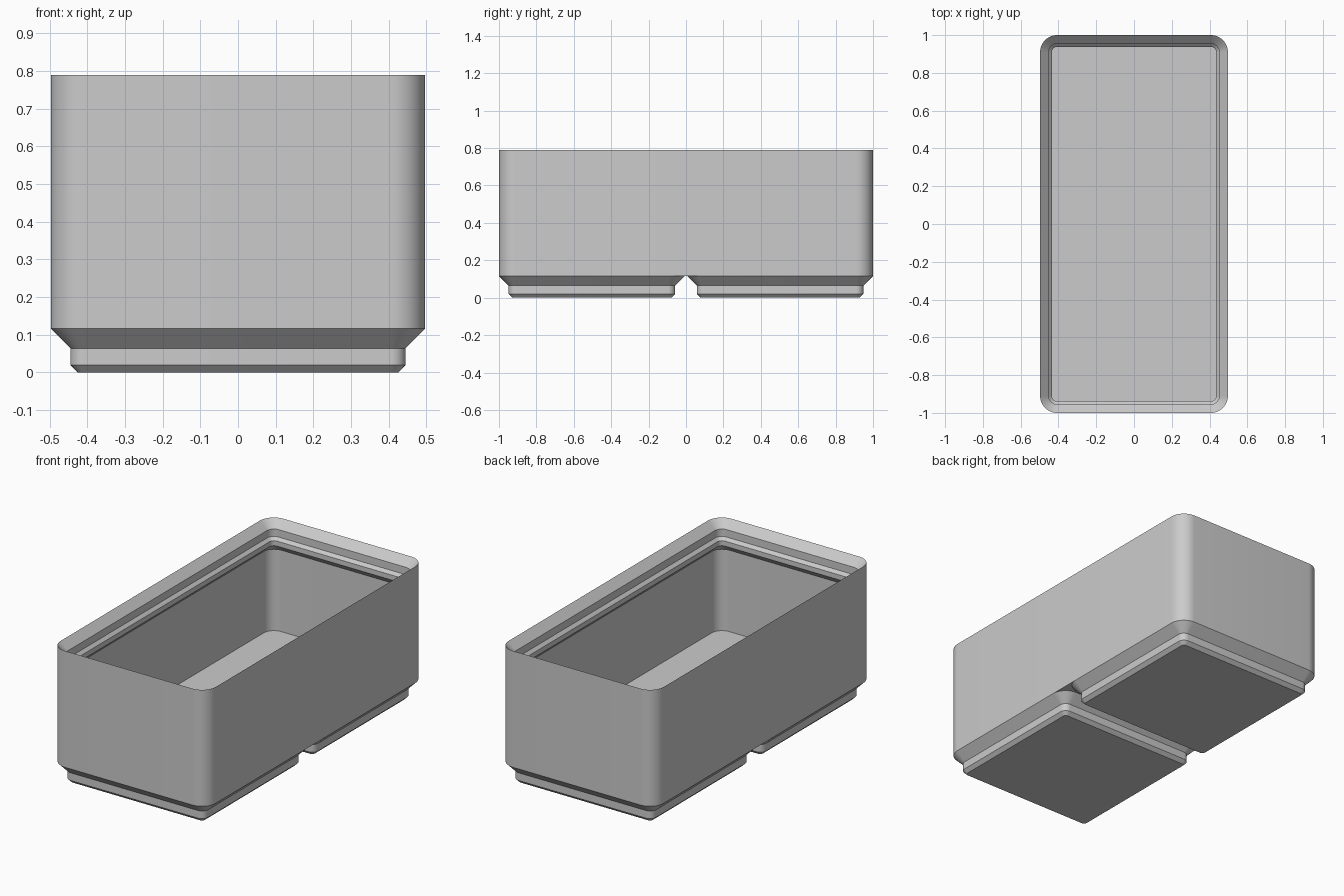
import bpy, bmesh, math

if "Cube" in bpy.data.objects:
    bpy.data.objects.remove(bpy.data.objects["Cube"])

HX, HY, R = 0.497, 1.0, 0.09      # outer half sizes and corner radius
FOOT_TOP, RIM, FLOOR = 0.116, 0.789, 0.146
SEG = 12                          # segments per rounded corner

grey = bpy.data.materials.new("plain grey")
grey.diffuse_color = (0.6, 0.6, 0.6, 1)
grey.use_nodes = True
grey.node_tree.nodes["Principled BSDF"].inputs["Base Color"].default_value = grey.diffuse_color


def ring(bm, hx, hy, r, z):
    """Rounded rectangle loop of vertices."""
    verts = []
    for k, (sx, sy) in enumerate([(1, 1), (-1, 1), (-1, -1), (1, -1)]):
        for i in range(SEG + 1):
            a = math.pi / 2 * (k + i / SEG)
            verts.append(bm.verts.new((sx * (hx - r) + r * math.cos(a),
                                       sy * (hy - r) + r * math.sin(a), z)))
    return verts


def loft(name, hx, hy, steps, cap_end, y=0):
    """Skin a list of (inset, height) steps of one rounded rectangle."""
    bm = bmesh.new()
    loops = [ring(bm, hx - d, hy - d, R - d, z) for d, z in steps]
    for a, b in zip(loops, loops[1:]):
        for i in range(len(a)):
            j = (i + 1) % len(a)
            bm.faces.new((a[i], a[j], b[j], b[i]))
    bm.faces.new(loops[0][::-1])
    if cap_end:
        bm.faces.new(loops[-1])
    mesh = bpy.data.meshes.new(name)
    bm.to_mesh(mesh)
    bm.free()
    mesh.materials.append(grey)
    ob = bpy.data.objects.new(name, mesh)
    ob.location.y = y
    bpy.context.collection.objects.link(ob)
    bpy.ops.object.select_all(action='DESELECT')
    ob.select_set(True)
    bpy.context.view_layer.objects.active = ob
    bpy.ops.object.shade_smooth_by_angle(angle=math.radians(30))
    return ob


# Open box: outer wall, stepped stacking lip, undercut, inner wall, floor
loft("bin_body", HX, HY, [
    (0, FOOT_TOP), (0, RIM),
    (0.0455, RIM - 0.0455),       # upper lip slope
    (0.0455, RIM - 0.0885),       # lip step
    (0.0623, RIM - 0.1053),       # lower lip slope
    (0.0623, RIM - 0.134),        # lip inner edge
    (0.024, RIM - 0.1723),        # undercut back to the wall
    (0.024, FLOOR)], True)

# Two stepped feet
for side, name in ((-1, "front_foot"), (1, "back_foot")):
    loft(name, HX, HX, [(0.072, 0), (0.052, 0.02), (0.052, 0.064),
                        (0, FOOT_TOP)], False, side * (HY - HX))
